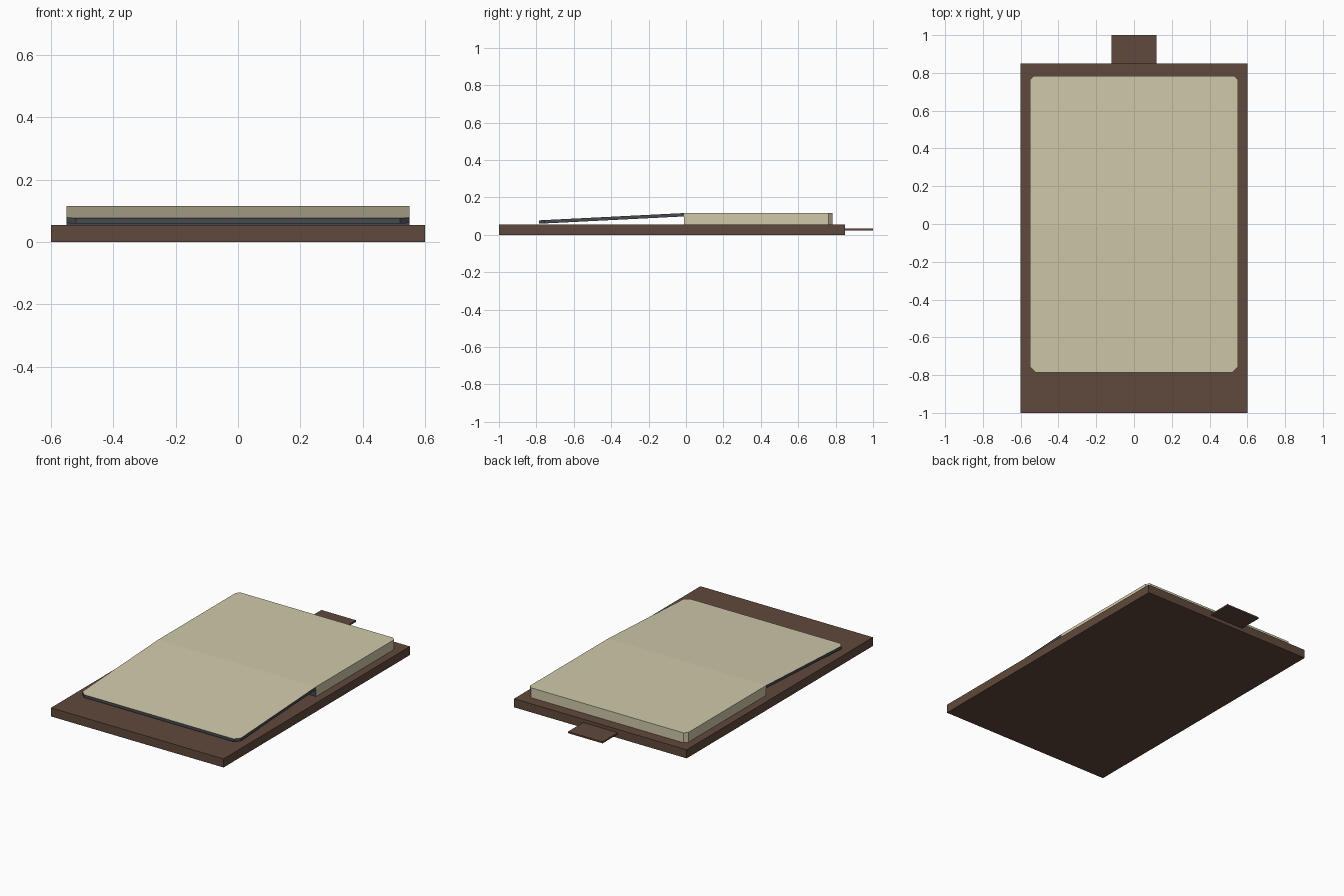
import bpy, bmesh

if "Cube" in bpy.data.objects:
    bpy.data.objects.remove(bpy.data.objects["Cube"])


def material(name, rgb):
    m = bpy.data.materials.new(name)
    lin = [(c / 255 / 12.92) if c < 10 else ((c / 255 + 0.055) / 1.055) ** 2.4 for c in rgb]
    m.diffuse_color = (*lin, 1)
    m.use_nodes = True
    m.node_tree.nodes["Principled BSDF"].inputs["Base Color"].default_value = m.diffuse_color
    return m


brown = material("brown leather", (96, 73, 60))
cream = material("cream paper", (208, 201, 170))
slate = material("dark slate", (70, 74, 78))


def slab(name, outline, bottom, top, mats, rule=None):
    """Extruded plan outline; bottom and top are heights as functions of y."""
    bm = bmesh.new()
    lo = [bm.verts.new((x, y, bottom(y))) for x, y in outline]
    hi = [bm.verts.new((x, y, top(y))) for x, y in outline]
    n = len(outline)
    bm.faces.new(hi)
    bm.faces.new(lo[::-1])
    for i in range(n):
        j = (i + 1) % n
        bm.faces.new((lo[i], lo[j], hi[j], hi[i]))
    bm.normal_update()
    if rule:
        for f in bm.faces:
            f.material_index = rule(f.normal)
    me = bpy.data.meshes.new(name)
    bm.to_mesh(me)
    bm.free()
    for m in mats:
        me.materials.append(m)
    ob = bpy.data.objects.new(name, me)
    bpy.context.collection.objects.link(ob)
    return ob


def rect(hx, y0, y1, front=0, back=0):
    """Rectangle with optional clipped front and back corners."""
    right = [(hx - front, y0), (hx, y0 + front)] if front else [(hx, y0)]
    right += [(hx, y1 - back), (hx - back, y1)] if back else [(hx, y1)]
    return right + [(-x, y) for x, y in reversed(right)]


def flat(z):
    return lambda y: z


def slope(y):
    # top of the loose sheet, falling towards the front
    return 0.116 + (y + 0.01) * 0.039 / 0.775


# cover board and rear tab
slab("cover_board", rect(0.6, -1.0, 0.85), flat(0), flat(0.054), [brown])
slab("rear_tab", rect(0.12, 0.85, 1.0), flat(0.023), flat(0.033), [brown])

# page block, dark on the hinge side
slab("page_block", rect(0.55, -0.01, 0.783, back=0.02), flat(0.054), flat(0.116),
     [cream, slate], lambda n: 1 if n.y < -0.9 else 0)

# hinged front panel: paper on top, dark edges and underside
slab("hinged_panel", rect(0.55, -0.787, -0.01, front=0.03),
     lambda y: slope(y) - 0.018, slope, [cream, slate],
     lambda n: 0 if n.z > 0.9 else 1)
